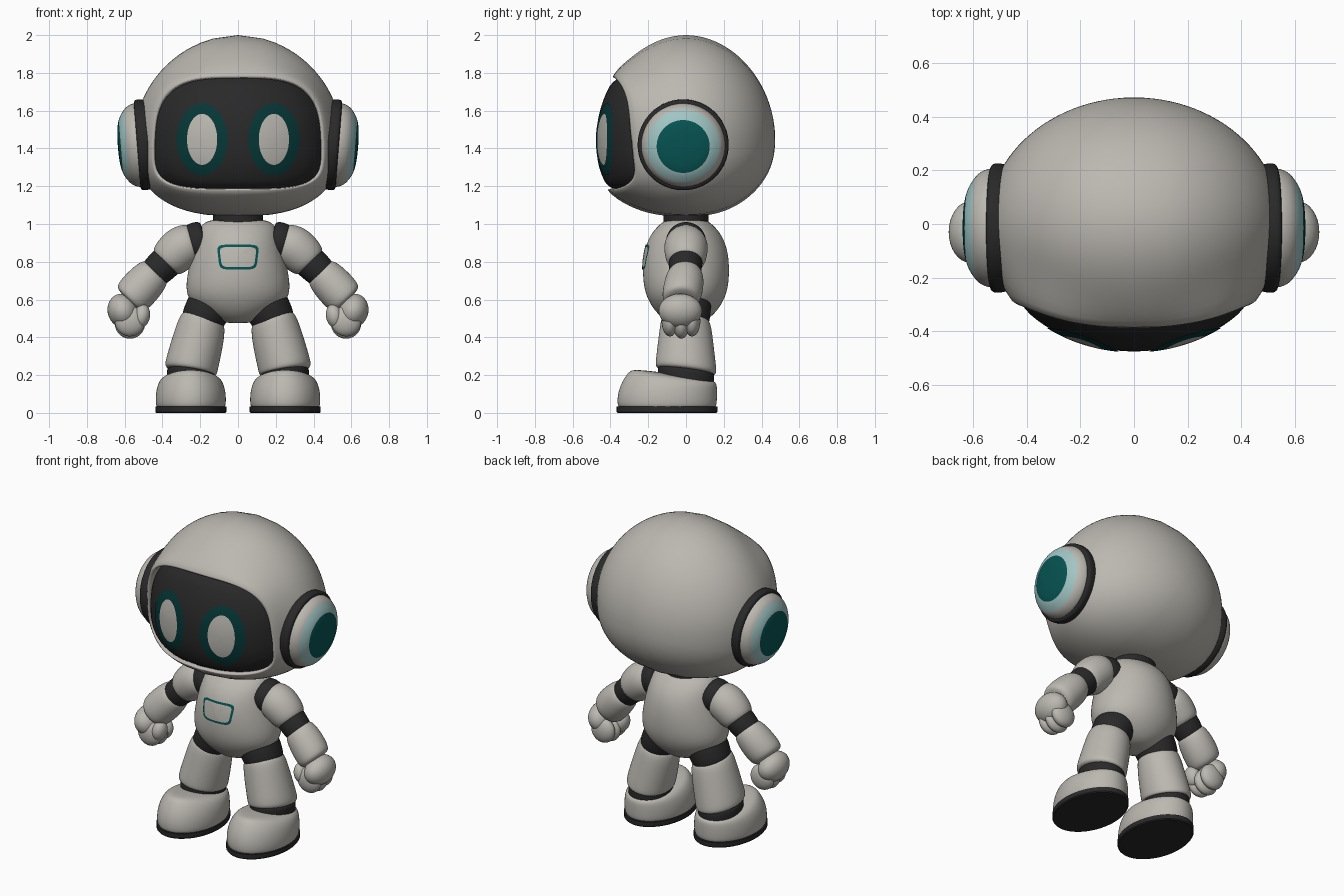
import bpy, bmesh, math
from math import cos, sin, tau
from mathutils import Vector
from mathutils.bvhtree import BVHTree

cube = bpy.data.objects.get("Cube")
if cube:
    bpy.data.objects.remove(cube, do_unlink=True)


def material(name, rgb):
    m = bpy.data.materials.new(name)
    m.use_nodes = True
    m.diffuse_color = (*rgb, 1)
    bsdf = m.node_tree.nodes["Principled BSDF"]
    bsdf.inputs["Base Color"].default_value = (*rgb, 1)
    bsdf.inputs["Roughness"].default_value = 0.6
    return m


GREY = material("warm_grey", (0.50, 0.48, 0.44))
DARK = material("charcoal", (0.022, 0.022, 0.022))
TEAL = material("teal", (0.002, 0.088, 0.086))
DEEP = material("deep_teal", (0.002, 0.038, 0.038))
CYAN = material("pale_cyan", (0.36, 0.56, 0.56))
UPRIGHT = Vector((0, 0, 1))


def skin(name, rings, mats, mirror=True, subsurf=2, cap_end=True, cap_start=True, face_front=False):
    """Bridge rings of points into a surface; mats has one material per band, or only one."""
    bm = bmesh.new()
    loops = [[bm.verts.new(p) for p in ring] for ring in rings]
    used = list(dict.fromkeys(mats))
    index = [used.index(mats[min(i, len(mats) - 1)]) for i in range(len(rings) - 1)]
    n = len(loops[0])
    for a, b, mi in zip(loops, loops[1:], index):
        for i in range(n):
            j = (i + 1) % n
            bm.faces.new((a[i], a[j], b[j], b[i])).material_index = mi
    if cap_start:
        bm.faces.new(loops[0]).material_index = index[0]
    if cap_end:
        bm.faces.new(loops[-1]).material_index = index[-1]
    bmesh.ops.recalc_face_normals(bm, faces=bm.faces)
    bm.normal_update()
    if face_front and sum(f.normal.y for f in bm.faces) > 0:
        bmesh.ops.reverse_faces(bm, faces=bm.faces)
    for f in bm.faces:
        f.smooth = True
    me = bpy.data.meshes.new(name)
    bm.to_mesh(me)
    bm.free()
    for m in used:
        me.materials.append(m)
    ob = bpy.data.objects.new(name, me)
    bpy.context.collection.objects.link(ob)
    if mirror:
        ob.modifiers.new("mirror", "MIRROR").use_mirror_merge = False
    if subsurf:
        mod = ob.modifiers.new("smooth", "SUBSURF")
        mod.levels = mod.render_levels = subsurf
    return ob


def tube(name, points, mats, axis=None, tilt=0.0, sides=24, **options):
    """Elliptic tube through (x, y, z, side radius, depth radius, optional tilt) points."""
    rings = []
    for i, p in enumerate(points):
        c = Vector(p[:3])
        t = axis or Vector(points[min(i + 1, len(points) - 1)][:3]) - Vector(points[max(i - 1, 0)][:3])
        u = Vector((t.z, 0, -t.x)).normalized()
        v = Vector((0, 1, p[5] if len(p) > 5 else tilt))
        rings.append([c + u * p[3] * cos(a * tau / sides) + v * p[4] * sin(a * tau / sides)
                      for a in range(sides)])
    return skin(name, rings, mats, **options)


def ball(name, center, radii, mat, turn=0.0):
    bpy.ops.mesh.primitive_uv_sphere_add(segments=32, ring_count=20, radius=1)
    ob = bpy.context.object
    ob.name = name
    for v in ob.data.vertices:
        q = Vector((v.co.x * radii[0], v.co.y * radii[1], v.co.z * radii[2]))
        x, z = q.x * cos(turn) + q.z * sin(turn), q.z * cos(turn) - q.x * sin(turn)
        v.co = Vector(center) + Vector((x, q.y, z))
    bpy.ops.object.shade_smooth()
    ob.data.materials.append(mat)
    ob.modifiers.new("mirror", "MIRROR").use_mirror_merge = False


# Head shape: a wide egg with a squarer lower half
WIDE, DEPTH, MID = 0.55, 0.472, 1.45


def head_half(upper):
    """Height and roundness exponent of the upper or lower half."""
    return (0.55, 1.94) if upper else (0.41, 2.5)


def head_point(d):
    h, n = head_half(d.z > 0)
    d = d / ((d.x ** 2 + d.y ** 2) ** (n / 2) + abs(d.z) ** n) ** (1 / n)
    y = d.y * DEPTH
    if d.y > 0 and d.z < 0:
        y *= 1 - 0.15 * d.z ** 2
    return Vector((d.x * WIDE, y, MID + d.z * h))


def head_direction(x, z):
    h, n = head_half(z > MID)
    u, w = x / WIDE, (z - MID) / h
    rho = (1 - abs(w) ** n) ** (1 / n)
    return Vector((u, -math.sqrt(max(rho * rho - u * u, 0)), w)).normalized()


def head_front(x, z):
    return head_point(head_direction(x, z)).y


def visor_outline(a, s):
    c, d = cos(a), sin(a)
    n, h = (3.3, 0.355) if d > 0 else (4.0, 0.235)
    z = math.copysign(abs(d) ** (2 / n), d) * h
    x = math.copysign(abs(c) ** (2 / n), c) * 0.445 * (1 - 0.12 * max(z, 0))
    return x * s, 1.42 + z * s


def lip(a):
    """How far the visor rim stands forward, most at its upper corners."""
    return Vector((0, -0.018 - abs(sin(2 * a)) * (0.045 if sin(a) > 0 else 0.012), 0))


# Head shell sweeps from a raised, rounded visor lip round to the back
angles = [i * tau / 96 for i in range(96)]
shell = []
for s, inset, rise in ((0.985, 0.045, 0), (0.99, 0.015, 0.4), (1.005, 0.003, 0.85)):
    shell.append([Vector((x, head_front(x, z) + inset, z)) + lip(a) * rise
                  for a in angles for x, z in [visor_outline(a, s)]])
back = Vector((0, 1, 0))
for i in range(37):
    shell.append([head_point(head_direction(*visor_outline(a, 1.035)).slerp(back, i / 36.2))
                  + lip(a) * math.exp(-(i / 3.5) ** 2) for a in angles])
skin("head_shell", shell, [GREY], mirror=False, subsurf=0, cap_start=False)

# Visor, flush in the middle and sunk at its edge
visor = []
for i in range(17):
    s = 0.01 + 0.985 * i / 16
    sink = 0.022 * max(0, (s - 0.85) / 0.15) ** 2 - 0.003
    visor.append([Vector((x, head_front(x, z) + sink, z))
                  for x, z in (visor_outline(a, s) for a in angles)])
skin("visor", visor, [DARK], mirror=False, subsurf=0, cap_end=False, face_front=True)

# Eyes: pale oval inside a deep teal oval, as thin plates
eye = []
for rx, rz in ((0.002, 0.003), (0.03, 0.05), (0.055, 0.095), (0.08, 0.135),
               (0.10, 0.155), (0.12, 0.175), (0.135, 0.19)):
    pts = [(0.19 + rx * cos(a), 1.448 + rz * sin(a)) for a in angles]
    eye.append([Vector((x, head_front(x, z) - 0.007, z)) for x, z in pts])
skin("eye", eye, [GREY] * 3 + [DEEP], subsurf=0, cap_end=False, face_front=True)


# Ears: dark collar and domed pad
def ear(name, profile, mats):
    tube(name, [(x, -0.015, 1.42 - 0.08 * (x - 0.5), r, r) for x, r in profile], mats,
         axis=Vector((1, 0, -0.08)), sides=32)


ear("ear_collar", [(0.43, 0.215), (0.46, 0.235), (0.50, 0.243), (0.523, 0.243), (0.535, 0.232),
                   (0.535, 0.2)], [DARK])
ear("ear_pad", [(0.50, 0.22), (0.535, 0.226), (0.568, 0.213), (0.588, 0.197), (0.610, 0.165),
                (0.620, 0.143), (0.630, 0.11), (0.635, 0.06), (0.636, 0.01)],
    [GREY] * 3 + [CYAN] * 2 + [TEAL])

# Neck and torso
tube("neck", [(0, 0, z, 0.135, 0.12) for z in (0.97, 1.0, 1.05, 1.09)], [DARK], mirror=False)
torso = tube("torso", [(0, 0, z, rx, ry) for z, rx, ry in (
    (0.475, 0.05, 0.05), (0.485, 0.10, 0.10), (0.525, 0.185, 0.155), (0.59, 0.262, 0.20),
    (0.66, 0.280, 0.225), (0.75, 0.268, 0.232), (0.85, 0.243, 0.226), (0.94, 0.222, 0.195),
    (1.0, 0.195, 0.14), (1.028, 0.14, 0.10))], [GREY], axis=UPRIGHT, mirror=False)

# Chest panel: teal rim round a grey plate, laid on the torso
bpy.context.view_layer.update()
tree = BVHTree.FromObject(torso, bpy.context.evaluated_depsgraph_get())
panel = []
for sx, sz in ((0.02, 0.02), (0.5, 0.5), (0.88, 0.81), (1.0, 1.0)):
    ring = []
    for a in angles:
        x, z = (math.copysign(abs(t) ** 0.35, t) for t in (cos(a), sin(a)))
        x, z = x * (0.105 + 0.008 * z) * sx, 0.825 + z * 0.066 * sz
        hit = tree.ray_cast(Vector((x, -1, z)), Vector((0, 1, 0)))[0]
        ring.append(Vector((x, hit.y - 0.005, z)))
    panel.append(ring)
skin("chest_panel", panel, [GREY] * 2 + [TEAL], mirror=False, subsurf=0, cap_end=False, face_front=True)


# Arms
def limb(name, points, mat, **options):
    tube(name, [(x, y, z, r, r * f) for x, y, z, r, f in points], [mat], **options)


limb("shoulder_ring", [(0.17, 0, 0.915, 0.095, 1), (0.19, 0, 0.91, 0.108, 1),
                       (0.24, 0, 0.897, 0.108, 1), (0.27, 0, 0.89, 0.09, 1)], DARK)
limb("upper_arm", [(0.235, 0, 0.90, 0.09, 1), (0.245, 0, 0.898, 0.108, 1), (0.29, 0, 0.882, 0.118, 1),
                   (0.335, 0, 0.845, 0.114, 1), (0.375, 0, 0.802, 0.102, 1),
                   (0.39, 0, 0.786, 0.08, 1)], GREY)
limb("elbow", [(0.34, 0, 0.84, 0.08, 1), (0.36, 0, 0.818, 0.092, 1), (0.44, -0.005, 0.742, 0.086, 1),
               (0.47, -0.01, 0.71, 0.07, 1)], DARK)
limb("forearm", [(0.430, -0.005, 0.753, 0.07, 1), (0.440, -0.005, 0.743, 0.093, 1),
                 (0.49, -0.01, 0.69, 0.106, 1), (0.545, -0.02, 0.63, 0.107, 1),
                 (0.572, -0.025, 0.602, 0.097, 1), (0.58, -0.025, 0.594, 0.07, 1)], GREY)

# Fists
ball("palm", (0.610, -0.03, 0.540), (0.080, 0.115, 0.092), GREY, turn=0.3)
for name, y, low in (("front", -0.085, 0.485), ("middle", -0.025, 0.473), ("rear", 0.032, 0.485)):
    ball(f"{name}_finger", (0.572, y, low), (0.080, 0.044, 0.080), GREY, turn=0.2)
ball("thumb", (0.510, -0.075, 0.512), (0.044, 0.052, 0.064), GREY, turn=-0.2)

# Legs
limb("hip_joint", [(0.10, 0, 0.65, 0.10, 1.1), (0.13, 0, 0.60, 0.122, 1.1), (0.165, 0, 0.54, 0.122, 1.1),
                   (0.20, 0, 0.47, 0.112, 1.1), (0.21, 0, 0.45, 0.09, 1.1)], DARK)
limb("leg", [(0.183, 0, 0.51, 0.095, 1.1), (0.187, 0, 0.50, 0.120, 1.08), (0.20, 0, 0.43, 0.133, 1.06),
             (0.225, 0, 0.33, 0.139, 1.1), (0.247, 0, 0.245, 0.142, 1.15), (0.251, 0, 0.222, 0.139, 1.15),
             (0.252, 0, 0.215, 0.11, 1.15)], GREY, tilt=-0.12)
limb("ankle", [(0.25, 0, z, 0.128, 1.17) for z in (0.08, 0.11, 0.22, 0.25)], DARK, tilt=-0.12)

# Boots and soles
tube("boot", [(0.25, y, z, rx, ry, tilt) for z, y, rx, ry, tilt in (
    (0.025, -0.10, 0.17, 0.245, 0), (0.03, -0.10, 0.187, 0.265, 0), (0.09, -0.10, 0.189, 0.267, 0),
    (0.15, -0.090, 0.178, 0.257, -0.02), (0.188, -0.080, 0.155, 0.237, -0.06),
    (0.205, -0.13, 0.115, 0.165, -0.13), (0.222, -0.19, 0.05, 0.06, -0.1))], [GREY], axis=UPRIGHT)
sole = tube("sole", [(0.25, -0.10, z, rx, ry) for z, rx, ry in (
    (0, 0.183, 0.262), (0.006, 0.188, 0.267), (0.034, 0.188, 0.267))], [DARK],
    axis=UPRIGHT, sides=64, subsurf=0)
bpy.ops.object.select_all(action="DESELECT")
sole.select_set(True)
bpy.context.view_layer.objects.active = sole
bpy.ops.object.shade_smooth_by_angle()
